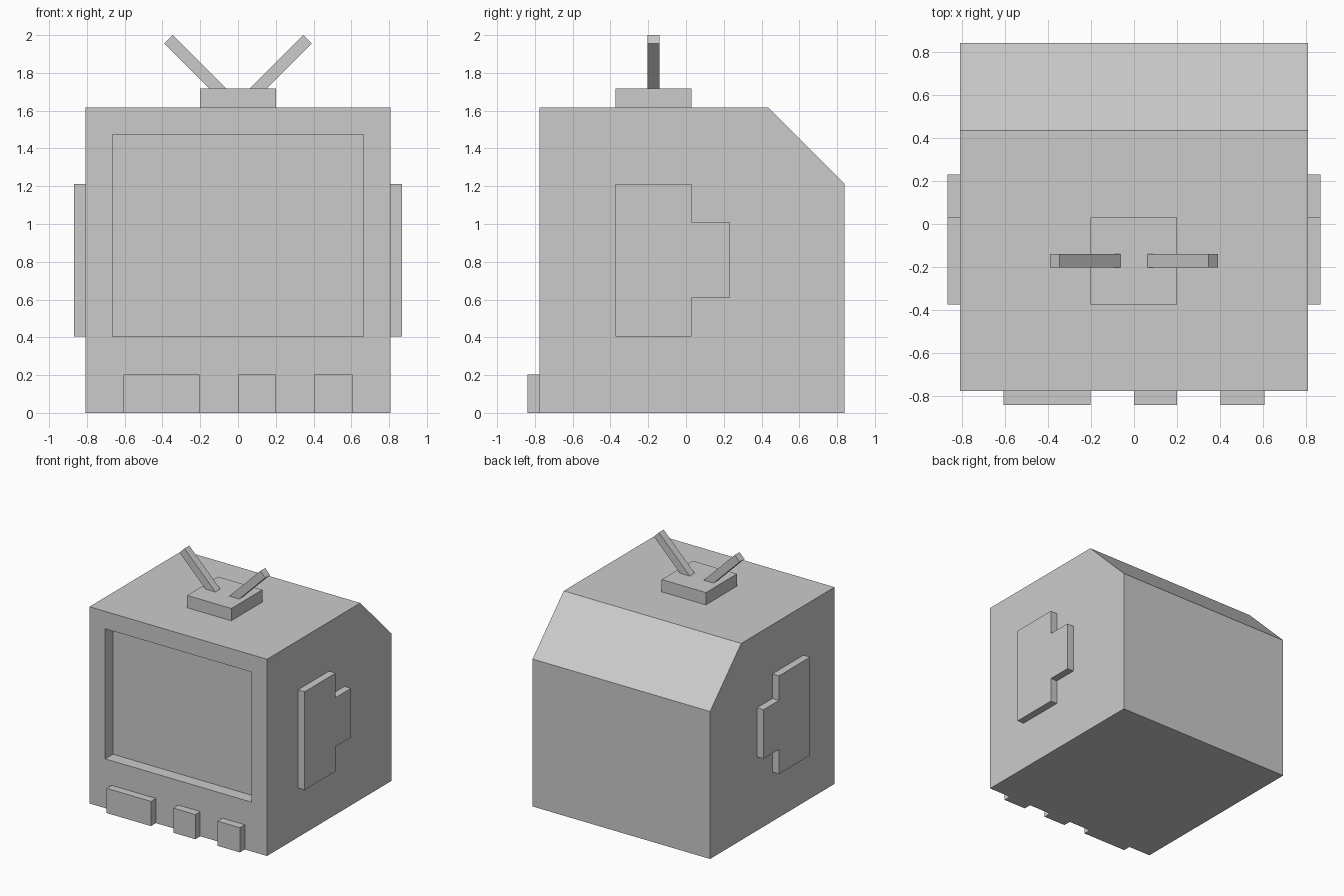
import bpy, bmesh
from mathutils import Vector

if "Cube" in bpy.data.objects:
    bpy.data.objects.remove(bpy.data.objects["Cube"])


def prism(name, profile, axis, lo, hi, edit=None):
    """Extrude a profile along x (points are y,z) or along y (points are x,z)."""
    def place(p, d):
        return (d, p[0], p[1]) if axis == 'x' else (p[0], d, p[1])
    bm = bmesh.new()
    face = bm.faces.new([bm.verts.new(place(p, lo)) for p in profile])
    out = bmesh.ops.extrude_face_region(bm, geom=[face], use_keep_orig=True)
    moved = [v for v in out['geom'] if isinstance(v, bmesh.types.BMVert)]
    bmesh.ops.translate(bm, verts=moved, vec=Vector(place((0, 0), hi - lo)))
    bmesh.ops.recalc_face_normals(bm, faces=bm.faces[:])
    if edit:
        edit(bm)
    mesh = bpy.data.meshes.new(name)
    bm.to_mesh(mesh)
    bm.free()
    obj = bpy.data.objects.new(name, mesh)
    bpy.context.collection.objects.link(obj)
    return obj


def rect(a0, a1, b0, b1):
    return [(a0, b0), (a1, b0), (a1, b1), (a0, b1)]


def recess_screen(bm):
    front = next(f for f in bm.faces if f.normal.y < -0.9)
    bmesh.ops.inset_individual(bm, faces=[front], thickness=0.202)
    for v in front.verts:
        if v.co.z < 0.5:
            v.co.z = 0.405
    bmesh.ops.inset_individual(bm, faces=[front], thickness=0, depth=-0.1)


# Cabinet with sloped back and sunken screen
cabinet = [(-0.776, 0), (0.84, 0), (0.84, 1.212), (0.435, 1.617), (-0.776, 1.617)]
prism("cabinet", cabinet, 'x', -0.807, 0.807, recess_screen)

# Front controls
for i, (x0, x1) in enumerate([(-0.606, -0.203), (0, 0.2), (0.402, 0.605)]):
    prism(f"control_{i + 1}", rect(x0, x1, 0, 0.203), 'y', -0.84, -0.776)

# Antenna base
prism("antenna_base", rect(-0.202, 0.2, 1.617, 1.718), 'y', -0.373, 0.03)

# Stepped side panels and antenna rods, mirrored left and right
panel = [(-0.373, 0.405), (0.03, 0.405), (0.03, 0.607), (0.23, 0.607),
         (0.23, 1.01), (0.03, 1.01), (0.03, 1.212), (-0.373, 1.212)]
rod = [(0.055, 1.71), (0.1, 1.665), (0.39, 1.955), (0.345, 2.0)]
for side, s in (("left", -1), ("right", 1)):
    prism(f"side_panel_{side}", panel, 'x', s * 0.807, s * 0.867)
    prism(f"antenna_{side}", [(s * x, z) for x, z in rod], 'y', -0.203, -0.14)
